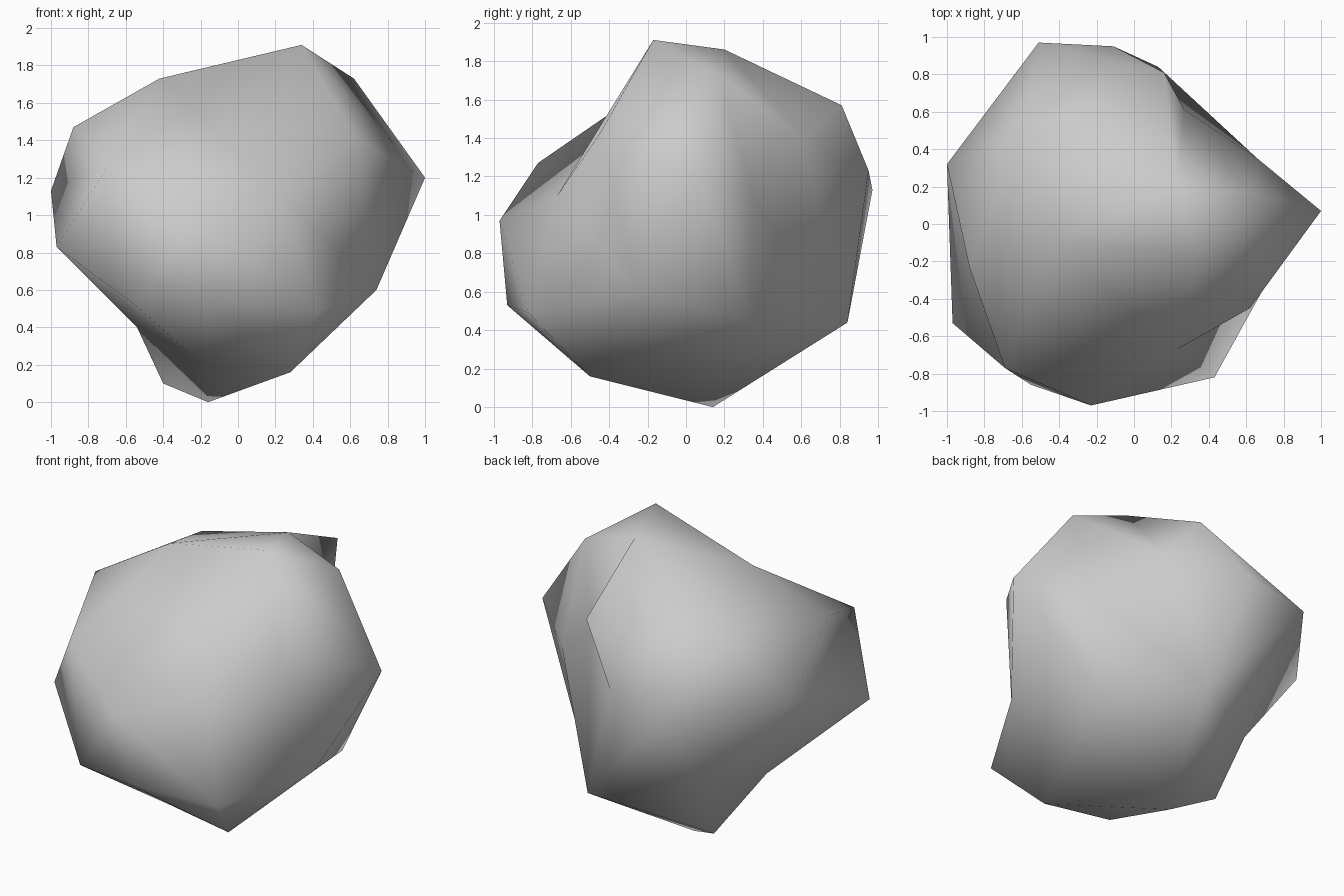
import bpy
import bmesh
from mathutils import Vector

# Remove the default cube only
default_cube = bpy.data.objects.get("Cube")
if default_cube:
    bpy.data.objects.remove(default_cube, do_unlink=True)

# Corner points of the boulder, from the crown down to the foot
CORNERS = {
    "peak": (.34, -.17, 1.91), "crown_back": (.23, .2, 1.86),
    "crown_right": (-.42, -.1, 1.73), "crown_left": (.62, .17, 1.73),
    "shoulder_back": (.16, .81, 1.57), "shoulder_back_right": (-.6, .48, 1.54),
    "shoulder_right": (-.88, -.23, 1.47), "left_brow": (.62, -.45, 1.42),
    "dent_back": (.27, .61, 1.4), "shoulder_front": (-.69, -.77, 1.27),
    "left_tip": (1, .07, 1.2), "back_knob": (-.11, .95, 1.23),
    "back_tip": (-.51, .97, 1.13), "right_tip": (-1, .32, 1.13),
    "dent_front": (.23, -.67, 1.1), "left_back": (.66, .35, 1.07),
    "front_tip": (-.23, -.97, .97), "right_front": (-.97, -.53, .83),
    "flank_left": (.74, -.26, .6), "front_low": (-.15, -.93, .53),
    "front_low_right": (-.55, -.86, .52), "front_low_left": (.43, -.82, .49),
    "flank_right": (-.46, .48, .46), "flank_left_back": (.53, .33, .45),
    "flank_back": (.13, .84, .44), "flank_under": (-.54, -.07, .4),
    "foot_front": (-.19, -.45, .2), "foot_left": (.28, -.5, .16),
    "foot_right": (-.4, .28, .1), "foot_base": (-.16, .14, 0),
}

# Ridges and creases that the faces must follow
RIDGES = [
    ("peak", "dent_front"), ("crown_right", "dent_front"),
    ("crown_back", "shoulder_back"), ("crown_back", "dent_back"),
    ("shoulder_back", "dent_back"), ("dent_back", "left_back"),
    ("shoulder_back", "back_tip"), ("shoulder_right", "right_tip"),
    ("shoulder_front", "right_tip"), ("dent_front", "left_brow"),
    ("left_brow", "left_tip"), ("peak", "left_tip"),
    ("dent_front", "flank_left"), ("back_tip", "flank_back"),
    ("back_tip", "flank_right"), ("flank_under", "foot_base"),
    ("foot_left", "foot_base"),
]

CENTRE = Vector((0, 0, .95))
ROUNDING = .85


def make_material(name, colour):
    """Create one flat colour for both viewport and render."""
    material = bpy.data.materials.new(name)
    material.use_nodes = True
    material.diffuse_color = colour
    shader = material.node_tree.nodes["Principled BSDF"]
    shader.inputs["Base Color"].default_value = colour
    shader.inputs["Roughness"].default_value = .9
    return material


def crossing_edge(start, end):
    """Find the edge facing start that the ridge to end runs across."""
    cut = (start.co - CENTRE).cross(end.co - CENTRE)
    for face in start.link_faces:
        for edge in face.edges:
            if start in edge.verts:
                continue
            p, q = (v.co for v in edge.verts)
            ahead = (p + q - 2 * start.co).dot(end.co - start.co) > 0
            if ahead and (p - CENTRE).dot(cut) * (q - CENTRE).dot(cut) < 0:
                return edge
    return None


def lay_ridge(start, end):
    """Turn the edges in the way until the two corners are joined."""
    for attempt in range(6):
        if any(edge.other_vert(start) == end for edge in start.link_edges):
            return
        edge = crossing_edge(start, end)
        if edge is None or bmesh.utils.edge_rotate(edge, True) is None:
            return


def build_boulder(name, corners, ridges, material):
    """Skin the corners on a near-sphere, then restore their real depth."""
    bm = bmesh.new()
    verts = {}
    for label, point in corners.items():
        arm = Vector(point) - CENTRE
        verts[label] = bm.verts.new(CENTRE + arm / arm.length ** ROUNDING)

    # Wrapping the rounded points keeps the dents as part of the skin
    bmesh.ops.convex_hull(bm, input=list(bm.verts))
    for start, end in ridges:
        lay_ridge(verts[start], verts[end])
    for label, vert in verts.items():
        vert.co = corners[label]
    bmesh.ops.recalc_face_normals(bm, faces=list(bm.faces))

    # Soft shading over the broad faces
    for face in bm.faces:
        face.smooth = True

    mesh = bpy.data.meshes.new(name)
    bm.to_mesh(mesh)
    bm.free()
    mesh.materials.append(material)
    boulder = bpy.data.objects.new(name, mesh)
    bpy.context.collection.objects.link(boulder)
    return boulder


stone_grey = make_material("stone grey", (.6, .6, .6, 1))
build_boulder("boulder", CORNERS, RIDGES, stone_grey)
